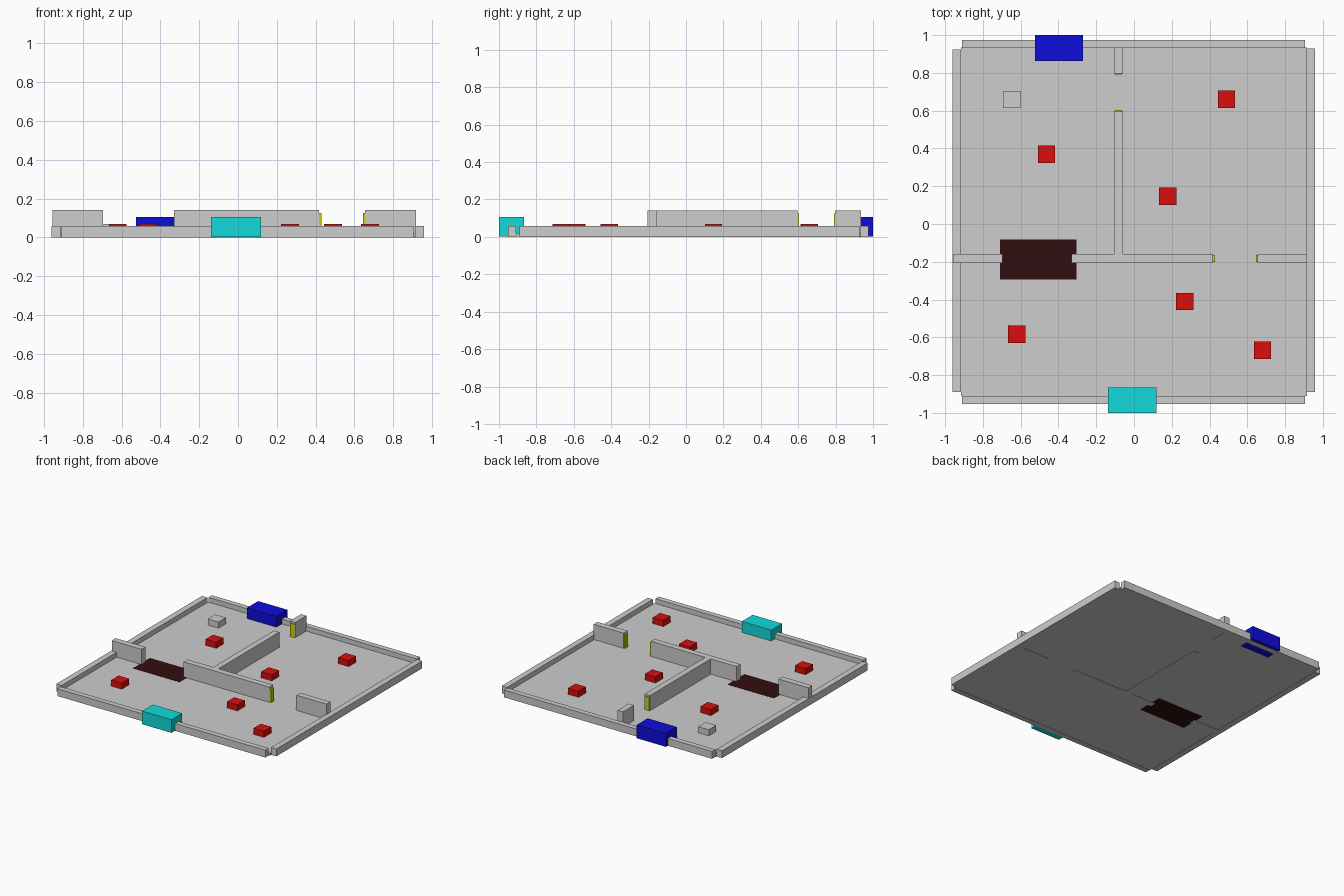
import bpy
import bmesh

old = bpy.data.objects.get("Cube")
if old:
    bpy.data.objects.remove(old, do_unlink=True)


def material(name, r, g, b):
    mat = bpy.data.materials.new(name)
    mat.use_nodes = True
    mat.diffuse_color = (r, g, b, 1)
    bsdf = mat.node_tree.nodes["Principled BSDF"]
    bsdf.inputs["Base Color"].default_value = (r, g, b, 1)
    return mat


grey = material("light grey", 0.61, 0.61, 0.61)
red = material("red", 0.71, 0.004, 0.004)
cyan = material("cyan", 0.006, 0.70, 0.72)
blue = material("blue", 0.004, 0.004, 0.71)
yellow = material("yellow", 0.65, 0.63, 0.0)
brown = material("dark brown", 0.031, 0.004, 0.005)


def box(name, mat, x, y, z):
    """Box filling the given (low, high) range on each axis."""
    bm = bmesh.new()
    bmesh.ops.create_cube(bm, size=1)
    for v in bm.verts:
        v.co = [r[0] if c < 0 else r[1] for c, r in zip(v.co, (x, y, z))]
    mesh = bpy.data.meshes.new(name)
    bm.to_mesh(mesh)
    bm.free()
    mesh.materials.append(mat)
    obj = bpy.data.objects.new(name, mesh)
    bpy.context.collection.objects.link(obj)
    return obj


# Floor slab and dark floor panel
floor_top = 0.02
box("floor", grey, (-0.915, 0.915), (-0.91, 0.935), (0.002, floor_top))
box("floor_panel", brown, (-0.71, -0.305), (-0.293, -0.083), (0.001, 0.022))

# Low outer walls
low = (0, 0.058)
box("front_wall", grey, (-0.91, 0.905), (-0.952, -0.91), low)
box("back_wall", grey, (-0.91, 0.905), (0.933, 0.975), low)
box("right_wall", grey, (-0.962, -0.915), (-0.89, 0.924), low)
box("left_wall", grey, (0.912, 0.958), (-0.89, 0.928), low)

# Tall partition walls
tall = (0, 0.14)
cross_y = (-0.206, -0.158)
for side, span in (("right", (-0.957, -0.697)), ("middle", (-0.33, 0.417)),
                   ("left", (0.655, 0.917))):
    box("cross_partition_" + side, grey, span, cross_y, tall)
long_x = (-0.105, -0.058)
box("long_partition_front", grey, long_x, (-0.158, 0.597), tall)
box("long_partition_back", grey, long_x, (0.797, 0.935), tall)

# Yellow door jambs at the partition openings
jamb = (floor_top, 0.125)
for i, x in enumerate(((0.415, 0.43), (0.645, 0.657))):
    box(f"cross_door_jamb_{i}", yellow, x, (-0.2, -0.164), jamb)
for i, y in enumerate(((0.595, 0.604), (0.792, 0.799))):
    box(f"long_door_jamb_{i}", yellow, (-0.1, -0.063), y, jamb)

# Entrance and exit blocks straddling the outer walls
box("entrance_block", cyan, (-0.138, 0.119), (-1, -0.865), (0.003, 0.106))
box("exit_block", blue, (-0.525, -0.27), (0.864, 1), (0.001, 0.106))

# Small square blocks scattered on the floor
half = 0.046
spots = [(0.49, 0.66), (-0.463, 0.37), (0.178, 0.147),
         (0.268, -0.41), (-0.62, -0.583), (0.68, -0.668)]
for i, (x, y) in enumerate(spots):
    box(f"red_block_{i}", red, (x - half, x + half), (y - half, y + half),
        (floor_top, 0.068))
box("grey_block", grey, (-0.693, -0.6), (0.613, 0.705), (floor_top, 0.068))
